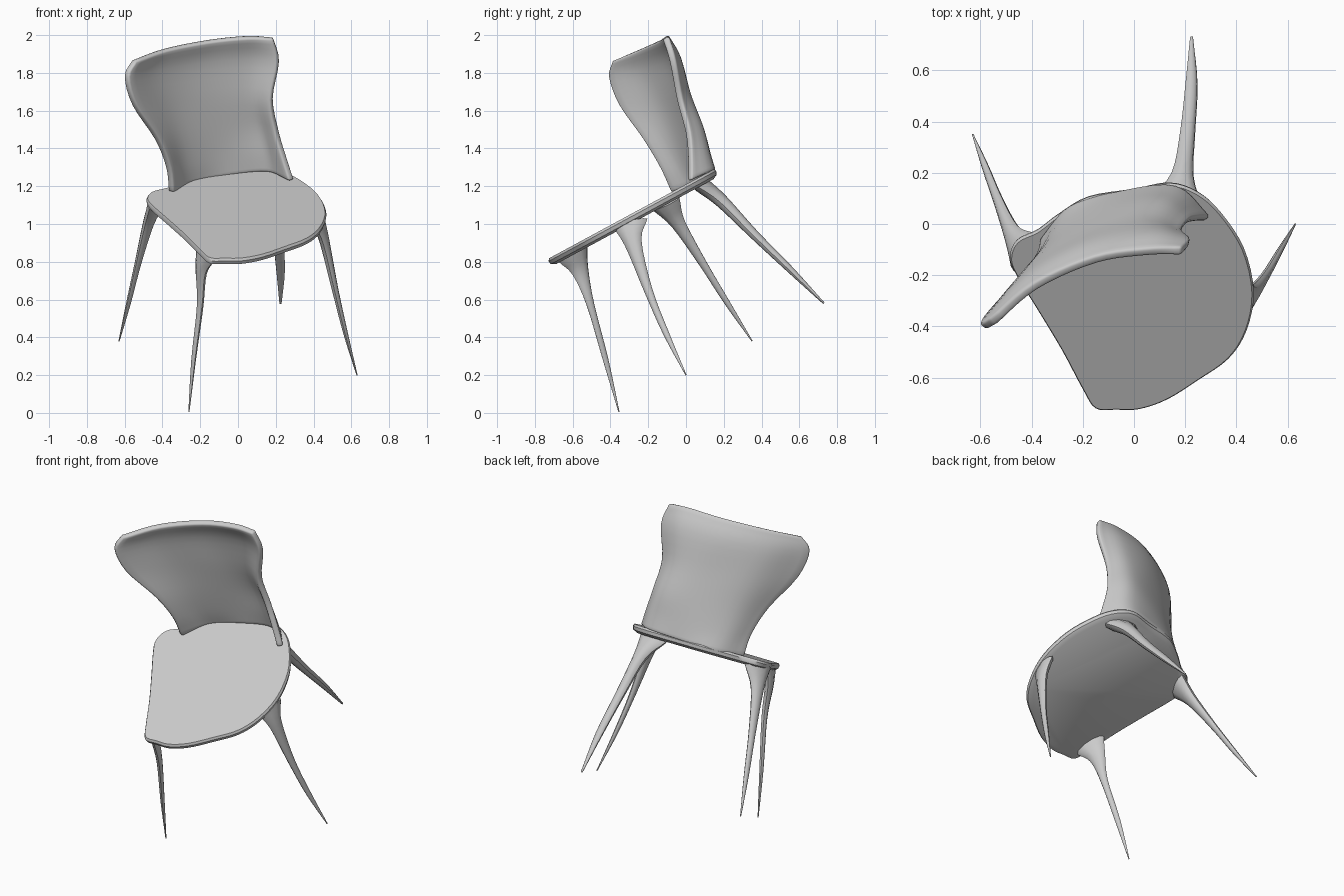
import bpy, math
from mathutils import Vector

if "Cube" in bpy.data.objects:
    bpy.data.objects.remove(bpy.data.objects["Cube"])

# The chair is tipped forward and turned; all points are in that tipped pose.


def make_object(name, verts, faces):
    mesh = bpy.data.meshes.new(name)
    mesh.from_pydata([tuple(v) for v in verts], [], faces)
    mesh.update()
    mesh.shade_smooth()
    mesh.set_sharp_from_angle(angle=math.radians(40))
    obj = bpy.data.objects.new(name, mesh)
    bpy.context.collection.objects.link(obj)
    return obj


def smooth_path(points, steps, closed=False):
    """Catmull-Rom resampling of points of any dimension."""
    pts = [Vector(p) for p in points]
    n = len(pts)

    def at(i):
        if closed:
            return pts[i % n]
        if i < 0:
            return pts[0] * 2 - pts[1]
        if i >= n:
            return pts[-1] * 2 - pts[-2]
        return pts[i]

    out = []
    for i in range(n if closed else n - 1):
        a, b, c, d = at(i - 1), at(i), at(i + 1), at(i + 2)
        for k in range(steps):
            t = k / steps
            out.append(0.5 * (2 * b + (c - a) * t + (2 * a - 5 * b + 4 * c - d) * t**2
                              + (3 * b - a - 3 * c + d) * t**3))
    if not closed:
        out.append(pts[-1])
    return out


# Seat: rounded outline laid on the tipped seat plane
def seat_z(y):
    return 1.21 + 0.54 * y


outline = [(-0.15, -0.725), (-0.07, -0.73), (0.02, -0.728), (0.13, -0.69), (0.25, -0.615),
           (0.37, -0.53), (0.44, -0.42), (0.468, -0.27), (0.43, -0.10), (0.34, 0.04),
           (0.25, 0.12), (0.14, 0.155), (0.0, 0.13), (-0.18, 0.10), (-0.30, 0.03),
           (-0.38, -0.03), (-0.46, -0.07), (-0.485, -0.14), (-0.45, -0.22),
           (-0.37, -0.35), (-0.28, -0.50), (-0.20, -0.65)]
rim = smooth_path(outline, 4, closed=True)
n = len(rim)
centre = sum(rim, Vector((0, 0))) / n
verts = []
for scale, drop in ((0.985, 0.0), (1.0, 0.012), (0.99, 0.03), (0.94, 0.042)):
    for p in rim:
        q = centre + (p - centre) * scale
        verts.append((q.x, q.y + drop * 0.4, seat_z(q.y) - drop))
faces = [tuple(range(n)), tuple(reversed(range(3 * n, 4 * n)))]
for r in range(3):
    for i in range(n):
        j = (i + 1) % n
        faces.append((r * n + i, (r + 1) * n + i, (r + 1) * n + j, r * n + j))
make_object("seat", verts, faces)

# Backrest: curved shell with wrapped wings, rows from neck to top edge
rows = [
    [(-.355, -.07, 1.17), (-.24, .06, 1.22), (-.05, .115, 1.26), (.16, .135, 1.28), (.285, .02, 1.23)],
    [(-.37, -.13, 1.30), (-.27, .00, 1.32), (-.07, .085, 1.35), (.14, .11, 1.37), (.25, .02, 1.34)],
    [(-.43, -.22, 1.45), (-.30, -.06, 1.46), (-.09, .04, 1.49), (.10, .075, 1.51), (.21, .01, 1.48)],
    [(-.55, -.345, 1.63), (-.36, -.14, 1.65), (-.13, -.025, 1.67), (.06, .01, 1.68), (.18, -.035, 1.66)],
    [(-.59, -.40, 1.78), (-.42, -.22, 1.82), (-.18, -.09, 1.86), (.06, -.045, 1.88), (.215, -.07, 1.86)],
    [(-.55, -.38, 1.865), (-.38, -.24, 1.925), (-.15, -.14, 1.97), (.05, -.11, 1.99), (.185, -.105, 1.985)],
]
wide_rows = [smooth_path(r, 5) for r in rows]
columns = [smooth_path(c, 4) for c in zip(*wide_rows)]
h = len(columns[0])
faces = [(c * h + r, (c + 1) * h + r, (c + 1) * h + r + 1, c * h + r + 1)
         for c in range(len(columns) - 1) for r in range(h - 1)]
back = make_object("backrest", [v for c in columns for v in c], faces)
shell = back.modifiers.new("shell", "SOLIDIFY")
shell.thickness, shell.offset = 0.035, 0
edge = back.modifiers.new("soft_edge", "BEVEL")
edge.width, edge.segments, edge.angle_limit = 0.01, 2, math.radians(50)


# Legs: oval sections, flared under the seat and tapering to a point
def leg(name, path, wide_dir, sides=10):
    """path holds (x, y, z, half width, half thickness)."""
    pts = smooth_path(path, 4)
    verts, faces = [], []
    for i, p in enumerate(pts):
        a, b = pts[max(i - 1, 0)], pts[min(i + 1, len(pts) - 1)]
        tangent = Vector((b - a)[:3]).normalized()
        wide = Vector(wide_dir)
        wide = (wide - tangent * wide.dot(tangent)).normalized()
        thin = tangent.cross(wide)
        for k in range(sides):
            t = 2 * math.pi * k / sides
            verts.append(Vector(p[:3]) + wide * p[3] * math.cos(t) + thin * p[4] * math.sin(t))
    for i in range(len(pts) - 1):
        for k in range(sides):
            m = (k + 1) % sides
            faces.append((i * sides + k, i * sides + m, (i + 1) * sides + m, (i + 1) * sides + k))
    last = (len(pts) - 1) * sides
    faces += [tuple(reversed(range(sides))), tuple(range(last, last + sides))]
    make_object(name, verts, faces)


leg("front_left_leg", [(-.17, -.60, .85, .10, .035), (-.195, -.56, .75, .05, .025),
                       (-.20, -.505, .57, .022, .017), (-.235, -.425, .28, .016, .012),
                       (-.26, -.355, .005, .003, .003)], (-.4, .8, .4))
leg("front_right_leg", [(.428, -.30, 1.01, .10, .03), (.46, -.28, .90, .047, .025),
                        (.515, -.20, .65, .023, .017), (.57, -.105, .42, .016, .012),
                        (.63, 0, .2, .003, .003)], (.08, .85, .46))
leg("back_left_leg", [(-.43, -.11, 1.11, .09, .04), (-.475, -.04, 1.00, .042, .028),
                      (-.53, .09, .79, .023, .017), (-.58, .22, .58, .016, .012),
                      (-.63, .35, .38, .003, .003)], (.45, .75, .4))
leg("back_right_leg", [(.17, .08, 1.21, .11, .04), (.19, .19, 1.12, .045, .035),
                       (.21, .36, .945, .03, .025), (.225, .55, .76, .024, .018),
                       (.225, .73, .58, .006, .005)], (.9, -.3, 0))
